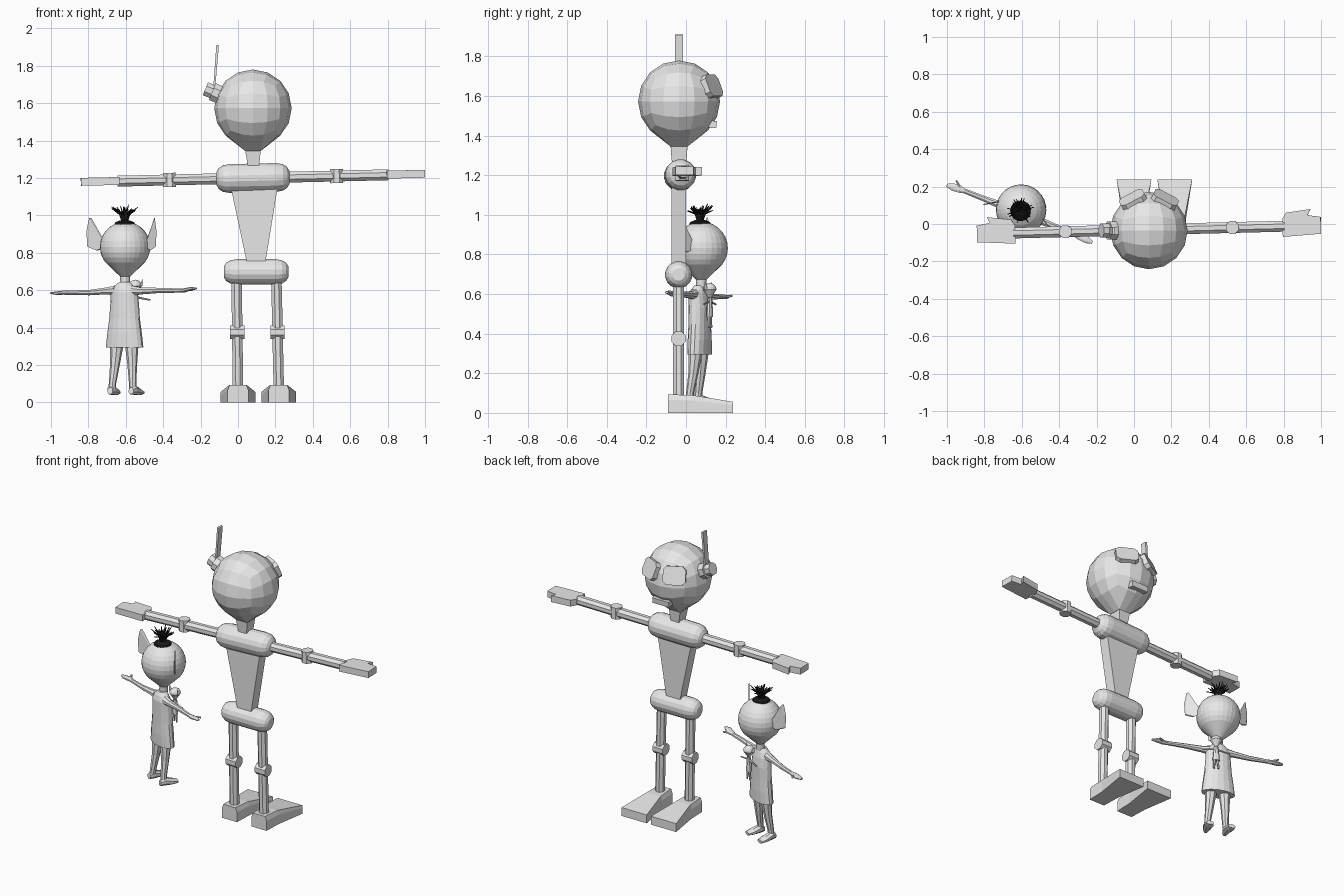
import bpy, bmesh, math, random
from mathutils import Vector, Matrix

if "Cube" in bpy.data.objects:
    bpy.data.objects.remove(bpy.data.objects["Cube"])

random.seed(4)
V = Vector
T = Matrix.Translation


def material(name, c):
    m = bpy.data.materials.new(name)
    m.diffuse_color = (*c, 1)
    m.use_nodes = True
    m.node_tree.nodes["Principled BSDF"].inputs["Base Color"].default_value = m.diffuse_color
    return m


GREY = material("plain grey", (0.8, 0.8, 0.8))
BLACK = material("hair black", (0.01, 0.01, 0.01))


def finish(name, bm, M=Matrix(), mat=GREY):
    bmesh.ops.recalc_face_normals(bm, faces=bm.faces)
    me = bpy.data.meshes.new(name)
    bm.to_mesh(me)
    bm.free()
    me.materials.append(mat)
    ob = bpy.data.objects.new(name, me)
    ob.matrix_world = M
    bpy.context.collection.objects.link(ob)


def loft(bm, rings):
    """Skin a list of equal rings of points and cap both ends."""
    vs = [[bm.verts.new(p) for p in r] for r in rings]
    n = len(vs[0])
    for a, b in zip(vs, vs[1:]):
        for i in range(n):
            j = (i + 1) % n
            bm.faces.new((a[i], a[j], b[j], b[i]))
    bm.faces.new(vs[0][::-1])
    bm.faces.new(vs[-1])


def limb(bm, stations, n=8):
    """Stations are (point, half width, half height) along a path."""
    t = (V(stations[-1][0]) - V(stations[0][0])).normalized()
    ref = V((1, 0, 0)) if abs(t.z) > 0.7 else V((0, 0, 1))
    v = (ref - t * ref.dot(t)).normalized()
    u = t.cross(v)
    if abs(t.z) > 0.7:
        u, v = v, u
    angles = [2 * math.pi * (i + 0.5) / n for i in range(n)]
    k = 1 / math.cos(math.pi / n)
    loft(bm, [[V(p) + u * a * k * math.cos(s) + v * b * k * math.sin(s) for s in angles]
              for p, a, b in stations])


def part(name, stations, n=8, M=Matrix(), mat=GREY):
    bm = bmesh.new()
    limb(bm, stations, n)
    finish(name, bm, M, mat)


def slab(name, outline, z0, z1, M=Matrix()):
    bm = bmesh.new()
    loft(bm, [[(x, y, z) for x, y in outline] for z in (z0, z1)])
    finish(name, bm, M)


def capsule(name, half, r, M):
    prof = [(-half, .45), (-half + .012, .72), (-half + .035, .92), (-half + .07, 1)]
    prof += [(-x, s) for x, s in prof[::-1]]
    part(name, [((x, 0, 0), r * s, r * s) for x, s in prof], 16, M)


# ---------------- tall robot, looking towards +y ----------------
UPPER = T((.08, -.03, 1.2)) @ Matrix.Rotation(.025, 4, 'Z') @ Matrix.Rotation(-.0235, 4, 'Y')
capsule("robot_chest", .195, .077, UPPER)
capsule("robot_hips", .172, .068, T((.097, -.037, .698)))
part("robot_torso", [((.097, -.037, .75), .05, .036), ((.087, -.037, 1.15), .125, .036)], 4)
part("robot_neck", [((.083, -.035, 1.265), .03, .036), ((.08, -.035, 1.35), .042, .043)], 4)

# Head: cube-based ball whose underside funnels into the neck
R = .207
HEAD = T((.08, -.035, 1.573))
bm = bmesh.new()
bmesh.ops.create_cube(bm, size=2)
bmesh.ops.subdivide_edges(bm, edges=bm.edges[:], cuts=3, use_grid_fill=True)
for v in bm.verts:
    c = v.co.copy()
    w = V([math.tan(a * math.pi / 4) for a in c])
    v.co = w.normalized() * R
    if c.z < -.99 and max(abs(c.x), abs(c.y)) < .75:
        v.co = V((c.x * .085, c.y * .085, -.228))
finish("robot_head", bm, HEAD)

# Goggle eyes and mouth
for s, side in ((-1, "left"), (1, "right")):
    d = V((s * .086, .165, .076)).normalized()
    M = HEAD @ d.to_track_quat('Z', 'Y').to_matrix().to_4x4()
    a, b, c = .07, .058, .022
    o = [(a, b - c), (a - c, b), (c - a, b), (-a, b - c), (-a, c - b), (c - a, -b), (a - c, -b), (a, c - b)]
    slab("robot_eye_" + side, o, .165, .217, M)
part("robot_mouth", [((-.06, .178, -.098), .022, .018), ((.06, .178, -.098), .022, .018)], 4,
     HEAD @ Matrix.Rotation(-.1, 4, 'X'))

# Ear piece with antenna
d = V((-.93, 0, .38)).normalized()
p = [d * k for k in (.19, .235, .235, .275)]
part("robot_ear_piece", [(p[0], .048, .048), (p[1], .048, .048),
                         (p[2], .037, .037), (p[3], .037, .037)], 8, HEAD)
part("robot_antenna", [((-.128, -.035, 1.67), .005, .02), ((-.109, -.035, 1.91), .007, .02)], 4)

# Arms with elbow joints and mitten hands
for s, side in ((-1, "left"), (1, "right")):
    part("robot_upper_arm_" + side, [((s * .17, 0, 0), .029, .029), ((s * .43, 0, 0), .029, .029)], 8, UPPER)
    part("robot_forearm_" + side, [((s * .46, 0, 0), .029, .029), ((s * .725, 0, 0), .029, .029)], 8, UPPER)
    part("robot_elbow_" + side, [((s * .447, 0, -.038), .034, .034), ((s * .447, 0, .038), .034, .034)], 8, UPPER)
    o = [(.715, -.057), (.715, .04), (.735, .072), (.865, .088), (.85, .056), (.92, .045), (.92, -.045)]
    slab("robot_hand_" + side, [(s * x, y) for x, y in o], -.02, .022, UPPER)

# Legs with knee joints and wedge feet
for s, side, top, bot in ((-1, "left", -.008, 0), (1, "right", .205, .218)):
    mid = (top + bot) / 2
    y = -.037
    part("robot_thigh_" + side, [((top, y, .66), .028, .028), ((mid, y, .385), .028, .028)])
    part("robot_shin_" + side, [((mid, y, .365), .028, .028), ((bot, y, .08), .028, .028)])
    part("robot_knee_" + side, [((mid - .038, y, .375), .036, .036), ((mid + .038, y, .375), .036, .036)])
    bm = bmesh.new()
    rings = []
    for fy, w, h, k in ((-.09, .056, .093, .8), (.03, .06, .09, .85), (.237, .093, .056, 1)):
        rings.append([(bot + x * w, fy, z * h) for x, z in
                      ((-1, 0), (-1, .7), (-k, 1), (k, 1), (1, .7), (1, 0))])
    loft(bm, rings)
    finish("robot_foot_" + side, bm)

# ---------------- small big-eared child, turned a little to +x ----------------
KID = T((-.61, .06, 0)) @ Matrix.Rotation(-.375, 4, 'Z')


def ball_head(name, c, r, n, M):
    """Round head that narrows into a thin neck."""
    st = [((0, 0, -1.5 * r), .19 * r), ((0, 0, -1.18 * r), .2 * r), ((0, 0, -1.05 * r), .34 * r)]
    for i in range(4, n):
        a = math.pi * i / n
        if math.cos(a) < .86:
            st.append(((0, 0, -r * math.cos(a)), r * math.sin(a)))
    st.append(((0, 0, r), .03 * r))
    part(name, [(V(q) + V(c), w, w) for q, w in st], 2 * n, M)


def ears(name, c, r, M):
    """Tall pointed ears swept backwards."""
    pts = [(.86, .12), (1.0, .28), (1.5, 1.1), (1.62, .55), (1.58, -.05), (1.2, -.2), (.9, -.1)]
    for s, side in ((-1, "left"), (1, "right")):
        bm = bmesh.new()
        rings = []
        for t in (-.045, .045):
            rings.append([V(c) + V((s * (.9 + (u - .9) * .8 - t * .6), t - (u - .9) * .5, w)) * r
                          for u, w in pts])
        loft(bm, rings)
        finish(name + "_" + side, bm, M)


ball_head("child_head", (0, .018, .832), .134, 14, KID)
ears("child_ear", (0, .018, .84), .134, KID)

# Tunic
part("child_tunic", [((0, .01, .295), .104, .05), ((0, .01, .37), .095, .052), ((0, .01, .45), .084, .05),
                     ((0, .01, .53), .078, .05), ((0, .005, .59), .074, .045), ((0, .005, .62), .055, .036),
                     ((0, .008, .643), .03, .026)], 16, KID)

# Arms, hands, legs and feet
for s, side in ((-1, "left"), (1, "right")):
    dz = .006 * s
    part("child_arm_" + side, [((s * .05, 0, .598), .026, .026), ((s * .1, 0, .596), .021, .018),
                               ((s * .2, 0, .593 + dz), .015, .014), ((s * .32, 0, .592 + dz), .013, .011),
                               ((s * .345, 0, .593 + dz), .02, .011), ((s * .385, -.003, .596 + dz * 2), .02, .009),
                               ((s * .418, -.006, .597 + dz * 2), .008, .005)], 8, KID)
    part("child_thumb_" + side, [((s * .345, .008, .594 + dz), .008, .007),
                                 ((s * .38, .036, .597 + dz), .005, .005)], 6, KID)
    part("child_leg_" + side, [((s * .043, .005, .31), .034, .032), ((s * .05, -.005, .2), .024, .023),
                               ((s * .058, -.02, .1), .018, .018), ((s * .06, -.022, .06), .019, .02)], 8, KID)
    part("child_foot_" + side, [((s * .06, -.048, .062), .014, .018), ((s * .061, -.02, .068), .024, .026),
                                ((s * .066, .03, .058), .029, .018), ((s * .07, .068, .052), .022, .011)], 8, KID)

# Tuft of hair: flat cap of short strands and a fountain of long ones
part("hair_cap", [((0, .012, .945), .058, .058), ((0, .012, .963), .05, .05),
                  ((0, .012, .974), .025, .025)], 18, KID, BLACK)
bm = bmesh.new()
for i in range(30):
    a = 2 * math.pi * i / 30
    d = V((math.cos(a), math.sin(a), 0))
    reach, top = random.uniform(.035, .075), random.uniform(1.02, 1.055)
    top += .004 - .35 * max(0, reach - .05)
    o = V((0, .012, 0))
    pts = [o + d * .008 + V((0, 0, .955)), o + d * reach * .35 + V((0, 0, 1.005)),
           o + d * reach + V((0, 0, top))]
    limb(bm, [(q, w, w) for q, w in zip(pts, (.0045, .004, .0015))], 4)
finish("hair_strands", bm, KID, BLACK)

# ---------------- tiny rag doll carried on the chest ----------------
DOLL = KID @ T((.035, .078, 0))
ball_head("doll_head", (0, 0, .622), .034, 8, DOLL)
ears("doll_ear", (0, 0, .625), .032, DOLL)
part("doll_body", [((0, 0, .485), .022, .013), ((0, 0, .53), .018, .014), ((0, 0, .578), .014, .011)], 8, DOLL)
for s, side in ((-1, "left"), (1, "right")):
    part("doll_arm_" + side, [((s * .01, 0, .562), .005, .005), ((s * .085, 0, .548), .004, .004)], 6, DOLL)
    part("doll_leg_" + side, [((s * .01, 0, .49), .007, .007), ((s * .014, .003, .43), .005, .005)], 6, DOLL)
